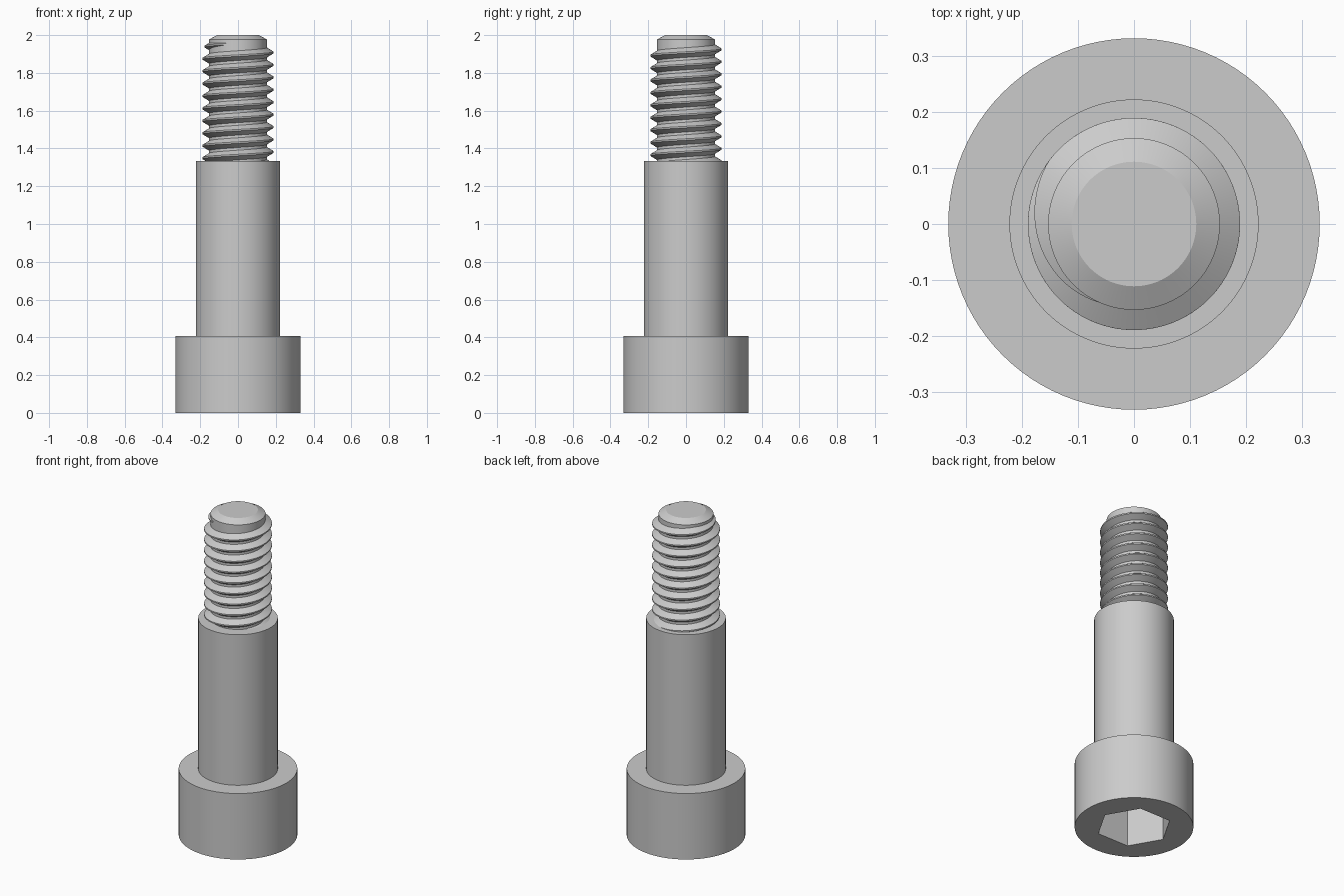
import bpy
import bmesh
from math import cos, sin, pi, radians

if "Cube" in bpy.data.objects:
    bpy.data.objects.remove(bpy.data.objects["Cube"])

SEGMENTS = 96
HEAD_TOP = 0.406
SHOULDER_TOP = 1.333
CORE_RADIUS = 0.153

# Single steel grey
steel = bpy.data.materials.new("steel_grey")
steel.use_nodes = True
GREY = (0.6, 0.6, 0.6, 1)
steel.diffuse_color = GREY
steel.node_tree.nodes["Principled BSDF"].inputs["Base Color"].default_value = GREY


def finish(name, bm):
    """Turn a bmesh into a named steel object."""
    bmesh.ops.recalc_face_normals(bm, faces=bm.faces[:])
    mesh = bpy.data.meshes.new(name)
    bm.to_mesh(mesh)
    bm.free()
    mesh.materials.append(steel)
    obj = bpy.data.objects.new(name, mesh)
    bpy.context.collection.objects.link(obj)
    return obj


def skin(bm, loops, closed):
    """Join successive vertex loops with quads and cap both ends."""
    n = len(loops[0])
    for a, b in zip(loops, loops[1:]):
        for i in range(n):
            j = (i + 1) % n
            bm.faces.new((a[i], a[j], b[j], b[i]))
    if closed:
        bm.faces.new(loops[0])
        bm.faces.new(loops[-1])


def lathe(name, profile, sides=SEGMENTS):
    """Solid of revolution from (radius, height) points."""
    bm = bmesh.new()
    loops = [[bm.verts.new((r * cos(2 * pi * i / sides), r * sin(2 * pi * i / sides), z))
              for i in range(sides)] for r, z in profile]
    skin(bm, loops, True)
    return finish(name, bm)


def smooth(obj):
    bpy.ops.object.select_all(action='DESELECT')
    obj.select_set(True)
    bpy.context.view_layer.objects.active = obj
    bpy.ops.object.shade_smooth_by_angle(angle=radians(20))


# Cylindrical head with a hexagonal socket in its underside
head = lathe("head", [(0.331, 0), (0.331, HEAD_TOP)])
cutter = lathe("socket_cutter", [(0.211, -0.1), (0.211, 0.25)], sides=6)
cutter.hide_render = True
socket = head.modifiers.new("socket", 'BOOLEAN')
socket.operation = 'DIFFERENCE'
socket.solver = 'EXACT'
socket.object = cutter
bpy.context.view_layer.objects.active = head
bpy.ops.object.modifier_apply(modifier=socket.name)
bpy.data.objects.remove(cutter)
smooth(head)

# Shoulder, thread core and chamfered tip
shank = lathe("shank", [(0.222, HEAD_TOP - 0.08), (0.222, SHOULDER_TOP),
                        (CORE_RADIUS, SHOULDER_TOP), (CORE_RADIUS, 1.977), (0.111, 2)])
smooth(shank)

# Right-handed thread ridge: it starts inside the shoulder and runs out near the tip
PITCH = 0.0658
CREST_RADIUS = 0.189
CREST_HEIGHT = 1.908       # crest height on the +x side of the last full turn
section = [(-0.043, -0.03), (0, -0.004), (0, 0.004), (-0.043, 0.03)]
start, fade, end = -9.1, 0.4, 0.7    # in turns
steps = int((end - start) * SEGMENTS)
bm = bmesh.new()
loops = []
for k in range(steps + 1):
    turn = start + (end - start) * k / steps
    sink = max(0, (turn - fade) / (end - fade)) * (CREST_RADIUS - CORE_RADIUS + 0.002)
    a = 2 * pi * turn
    loops.append([bm.verts.new(((CREST_RADIUS - sink + dr) * cos(a),
                                (CREST_RADIUS - sink + dr) * sin(a),
                                CREST_HEIGHT + PITCH * turn + dz)) for dr, dz in section])
skin(bm, loops, True)
smooth(finish("thread", bm))
